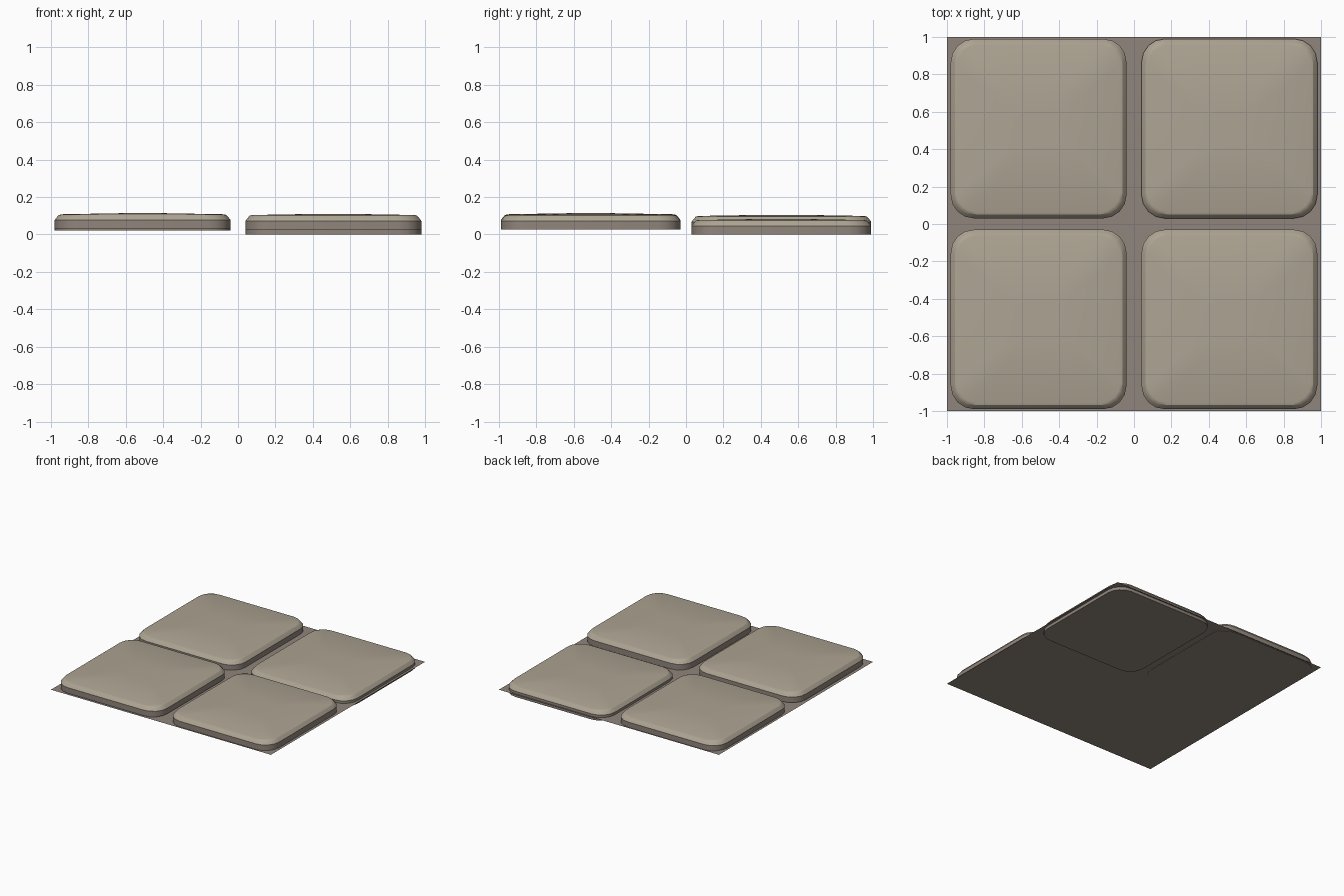
import bpy, bmesh, math

if "Cube" in bpy.data.objects:
    bpy.data.objects.remove(bpy.data.objects["Cube"])

def material(name, rgb):
    m = bpy.data.materials.new(name)
    m.diffuse_color = (*rgb, 1)
    m.use_nodes = True
    m.node_tree.nodes["Principled BSDF"].inputs["Base Color"].default_value = m.diffuse_color
    return m

top_mat = material("stone_top", (0.42, 0.37, 0.29))
side_mat = material("stone_side", (0.28, 0.235, 0.20))

def finish(bm, name, mats):
    me = bpy.data.meshes.new(name)
    bmesh.ops.recalc_face_normals(bm, faces=bm.faces)
    bm.to_mesh(me)
    bm.free()
    ob = bpy.data.objects.new(name, me)
    bpy.context.collection.objects.link(ob)
    for m in mats:
        me.materials.append(m)
    return ob

def outline(hx, hy, r, seg=4):
    # rounded rectangle with low-poly corners
    pts = []
    for k, (sx, sy) in enumerate([(1, 1), (-1, 1), (-1, -1), (1, -1)]):
        for i in range(seg + 1):
            a = math.pi / 2 * (k + i / seg)
            pts.append((sx * (hx - r) + r * math.cos(a), sy * (hy - r) + r * math.sin(a)))
    return pts

# cross-section of a slab: inset, corner radius, height
PROFILE = [(0.0, 0.125, 0.0), (0.0, 0.125, 0.046), (0.012, 0.118, 0.062),
           (0.022, 0.112, 0.073), (0.036, 0.10, 0.077)]

def slab(name, cx, cy, z):
    bm = bmesh.new()
    hx, hy = 0.47, 0.48
    rings = [[bm.verts.new((cx + x, cy + y, z + h)) for x, y in outline(hx - d, hy - d, r)]
             for d, r, h in PROFILE]
    # gently domed top
    rings.append([bm.verts.new((cx + x, cy + y, z + 0.083)) for x, y in outline(0.1, 0.1, 0.05)])
    n = len(rings[0])
    bm.faces.new(rings[0]).material_index = 1
    bm.faces.new(rings[-1])
    for j, (a, b) in enumerate(zip(rings, rings[1:])):
        for i in range(n):
            f = bm.faces.new((a[i], a[(i + 1) % n], b[(i + 1) % n], b[i]))
            f.material_index = 1 if j == 0 else 0
    ob = finish(bm, name, [top_mat, side_mat])
    bpy.context.view_layer.objects.active = ob
    ob.select_set(True)
    bpy.ops.object.shade_smooth_by_angle(angle=math.radians(30))
    ob.select_set(False)

# four paving slabs, each set at a slightly different height
slab("slab_front_left", -0.51, -0.51, 0.031)
slab("slab_front_right", 0.51, -0.51, 0.027)
slab("slab_back_left", -0.51, 0.51, 0.022)
slab("slab_back_right", 0.51, 0.51, 0.0)

# thin mortar sheet between the slabs
bm = bmesh.new()
bmesh.ops.create_grid(bm, x_segments=1, y_segments=1, size=1.0)
for v in bm.verts:
    v.co.z = 0.025
finish(bm, "mortar_sheet", [side_mat])
